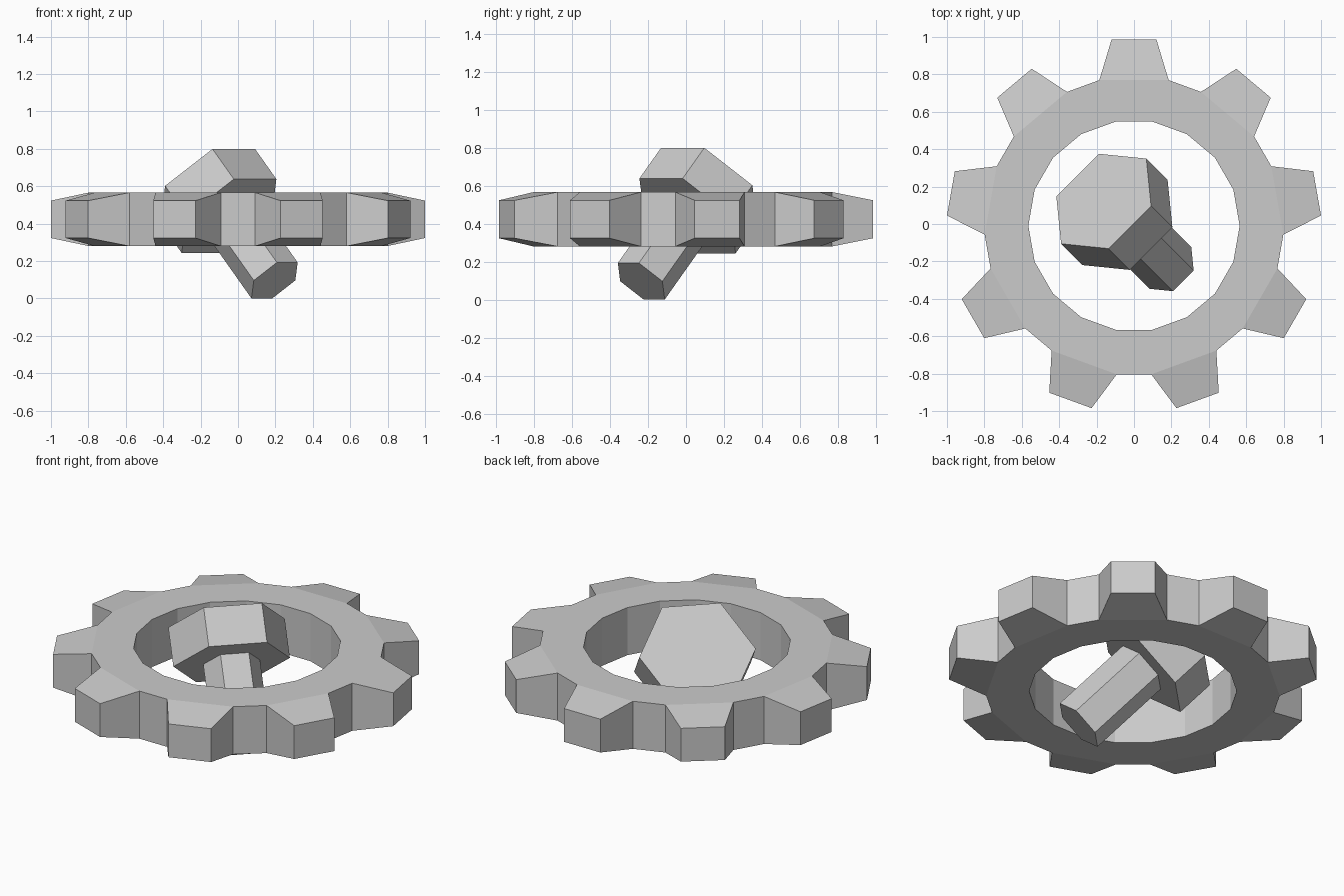
import bpy, bmesh
from math import sin, cos, radians, pi, sqrt
from mathutils import Vector, Matrix

if "Cube" in bpy.data.objects:
    bpy.data.objects.remove(bpy.data.objects["Cube"])


def finish(name, bm):
    bmesh.ops.recalc_face_normals(bm, faces=bm.faces)
    mesh = bpy.data.meshes.new(name)
    bm.to_mesh(mesh)
    bm.free()
    obj = bpy.data.objects.new(name, mesh)
    bpy.context.collection.objects.link(obj)
    return obj


# Gear ring: nine tapered teeth around an 18-sided hole
def gear_ring(name, centre, teeth=9, r_in=0.565, r_base=0.80, r_tip=1.0014,
              half_in=0.143, half_tip=0.10):
    bm = bmesh.new()

    def pair(r, deg, half):
        a = radians(deg)
        return [bm.verts.new(centre + Vector((r * cos(a), r * sin(a), z)))
                for z in (-half, half)]

    hole, base, tip = [], [], []
    for k in range(teeth):
        mid = 90 + k * 360 / teeth
        for s in (-1, 1):
            hole.append(pair(r_in, mid + s * 10, half_in))
            base.append(pair(r_base, mid + s * 13.4, half_in))
            tip.append(pair(r_tip, mid + s * 6.9, half_tip))

    n = 2 * teeth
    for i in range(n):
        j = (i + 1) % n
        for s in (0, 1):
            bm.faces.new((hole[i][s], hole[j][s], base[j][s], base[i][s]))
        bm.faces.new((hole[i][0], hole[j][0], hole[j][1], hole[i][1]))
        if i % 2 == 0:      # tooth
            for s in (0, 1):
                bm.faces.new((base[i][s], base[j][s], tip[j][s], tip[i][s]))
            bm.faces.new((tip[i][0], tip[j][0], tip[j][1], tip[i][1]))
            for m in (i, j):
                bm.faces.new((base[m][0], tip[m][0], tip[m][1], base[m][1]))
        else:               # valley between teeth
            bm.faces.new((base[i][0], base[j][0], base[j][1], base[i][1]))
    return finish(name, bm)


# Hexagonal prism along local z
def hex_prism(name, radius, start, end, matrix):
    bm = bmesh.new()
    rings = [[bm.verts.new((radius * cos(k * pi / 3), radius * sin(k * pi / 3), z))
              for k in range(6)] for z in (start, end)]
    for ring in rings:
        bm.faces.new(ring)
    for k in range(6):
        j = (k + 1) % 6
        bm.faces.new((rings[0][k], rings[0][j], rings[1][j], rings[1][k]))
    obj = finish(name, bm)
    obj.matrix_world = matrix
    return obj


gear_ring("gear_ring", Vector((0, -0.009, 0.423)))

# Bolt frame: leans 45 degrees, pointing down to the front right
h = sqrt(0.5)
u, v, w = Vector((h, h, 0)), Vector((0.5, -0.5, h)), Vector((0.5, -0.5, -h))
frame = Matrix((u, v, w)).transposed().to_4x4()
frame.translation = (-0.162, 0.122, 0.602)
hex_prism("bolt_head", 0.322, 0, 0.228, frame)
hex_prism("bolt_shank", 0.157, 0.228, 0.715, frame)
